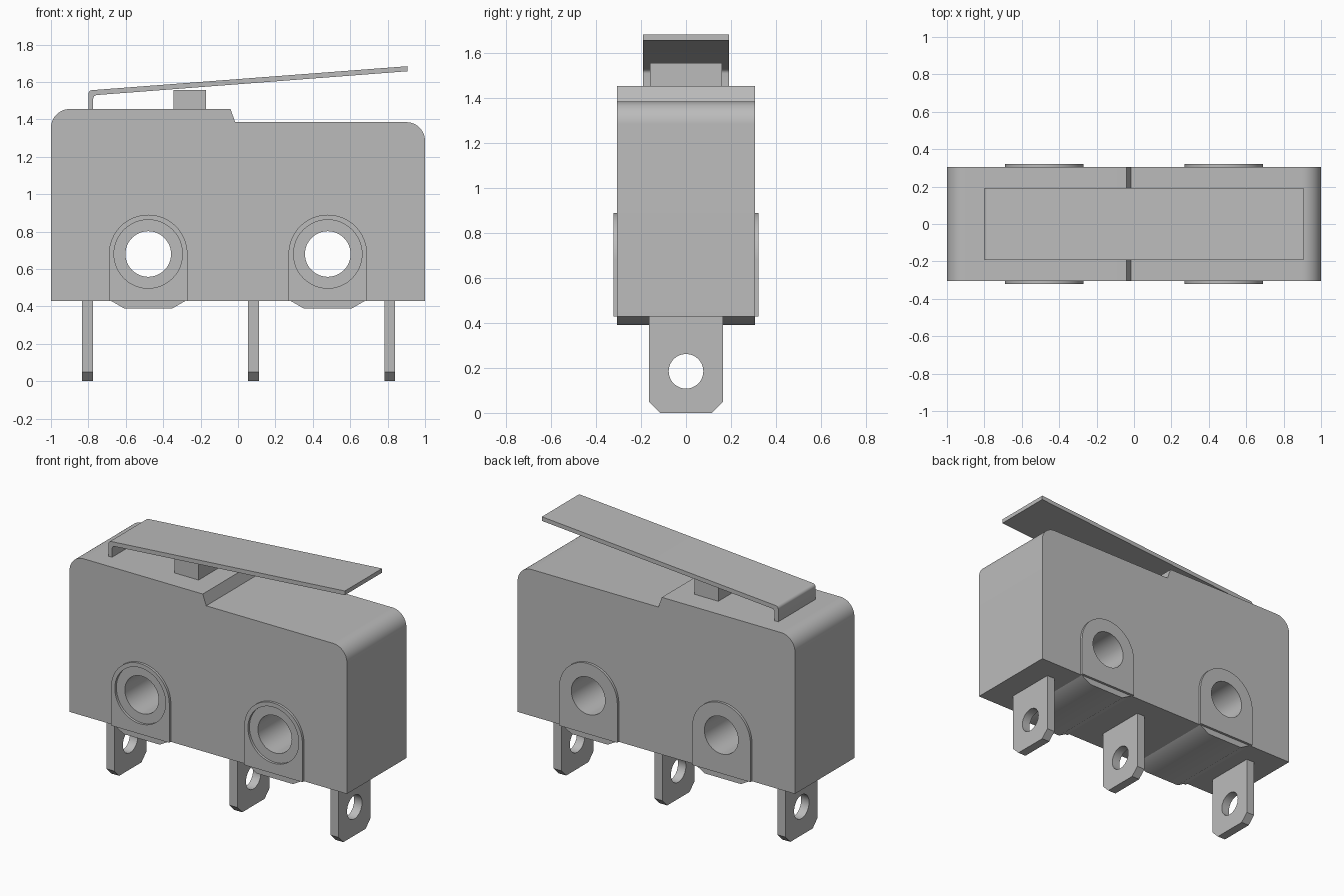
import bpy, bmesh
from math import cos, sin, radians
from mathutils import Matrix

cube = bpy.data.objects.get("Cube")
if cube:
    bpy.data.objects.remove(cube)

grey = bpy.data.materials.new("grey plastic")
grey.use_nodes = True
grey.diffuse_color = (0.5, 0.5, 0.5, 1)
grey.node_tree.nodes["Principled BSDF"].inputs["Base Color"].default_value = (0.5, 0.5, 0.5, 1)

# Profile planes: width direction and depth direction of each extrusion
FRONT = Matrix(((1, 0, 0, 0), (0, 0, -1, 0), (0, 1, 0, 0), (0, 0, 0, 1)))
SIDE = Matrix(((0, 0, 1, 0), (1, 0, 0, 0), (0, 1, 0, 0), (0, 0, 0, 1)))


def arc(cx, cz, r, start, end, steps=12):
    angles = [radians(start + (end - start) * i / steps) for i in range(steps + 1)]
    return [(cx + r * cos(a), cz + r * sin(a)) for a in angles]


def circle(cx, cz, r):
    return arc(cx, cz, r, 0, 360, 48)[:-1]


def plate(name, outline, depth, holes=(), plane=FRONT, offset=(0, 0, 0)):
    """Extrude a flat outline with holes, centred on its plane, then place it."""
    curve = bpy.data.curves.new(name, "CURVE")
    curve.dimensions = "2D"
    curve.fill_mode = "BOTH"
    curve.extrude = depth / 2
    for loop in (outline, *holes):
        spline = curve.splines.new("POLY")
        spline.points.add(len(loop) - 1)
        for point, (a, b) in zip(spline.points, loop):
            point.co = (a, b, 0, 1)
        spline.use_cyclic_u = True
    temp = bpy.data.objects.new(name + " outline", curve)
    mesh = bpy.data.meshes.new_from_object(temp)
    bpy.data.objects.remove(temp)
    bpy.data.curves.remove(curve)
    mesh.name = name
    bm = bmesh.new()
    bm.from_mesh(mesh)
    bmesh.ops.remove_doubles(bm, verts=bm.verts, dist=0.0001)
    bmesh.ops.transform(bm, matrix=Matrix.Translation(offset) @ plane, verts=bm.verts)
    bmesh.ops.recalc_face_normals(bm, faces=bm.faces)
    bm.to_mesh(mesh)
    bm.free()
    mesh.materials.clear()
    mesh.materials.append(grey)
    obj = bpy.data.objects.new(name, mesh)
    bpy.context.collection.objects.link(obj)
    bpy.ops.object.select_all(action="DESELECT")
    obj.select_set(True)
    bpy.context.view_layer.objects.active = obj
    bpy.ops.object.shade_smooth_by_angle(angle=radians(30))
    return obj


BASE, HIGH, LOW = 0.43, 1.455, 1.385
HOLE_Z, HOLE_R = 0.68, 0.122
HALF, RIM = 0.306, 0.016
mounts = {"right": -0.48, "left": 0.48}

# Housing with stepped top, rounded upper corners and mounting holes
outline = [(-1, BASE), (1, BASE)]
outline += arc(0.9, LOW - 0.1, 0.1, 0, 90)
outline += [(-0.015, LOW), (-0.04, HIGH)]
outline += arc(-0.9, HIGH - 0.1, 0.1, 90, 180)
plate("housing", outline, 2 * HALF, [circle(x, HOLE_Z, HOLE_R) for x in mounts.values()])

# Raised arches around the holes; the front ones have a round recess
for side, x in mounts.items():
    arch = [(x - 0.21, BASE), (x + 0.21, BASE)] + arc(x, HOLE_Z, 0.21, 0, 180, 32)
    for face, sign, radius in (("front", -1, 0.183), ("back", 1, HOLE_R)):
        plate(f"{face}_{side}_mount_arch", arch, RIM, [circle(x, HOLE_Z, radius)],
              offset=(0, sign * (HALF + RIM / 2), 0))
    # Bevelled foot under each hole
    foot = [(x - 0.2, BASE), (x - 0.13, 0.39), (x + 0.13, 0.39), (x + 0.2, BASE)]
    plate(f"{side}_foot", foot, 2 * HALF)

# Terminals with clipped corners and an eyelet
tab = [(-0.165, BASE), (-0.165, 0.05), (-0.115, 0), (0.115, 0), (0.165, 0.05), (0.165, BASE)]
for name, x in (("right", -0.805), ("middle", 0.083), ("left", 0.812)):
    plate(f"{name}_terminal", tab, 0.057, [circle(0, 0.185, 0.077)], SIDE, (x, 0, 0))

# Plunger button
plate("plunger", [(-0.345, HIGH), (-0.172, HIGH), (-0.172, 1.558), (-0.345, 1.558)], 0.32)

# Bent lever resting on the plunger
lever = [(-0.8, HIGH), (-0.774, HIGH)]
lever += arc(-0.754, 1.51, 0.02, 180, 94, 6)
lever += [(0.905, 1.657), (0.905, 1.684)]
lever += arc(-0.78, 1.536, 0.02, 94, 180, 6)
plate("lever", lever, 0.384)
